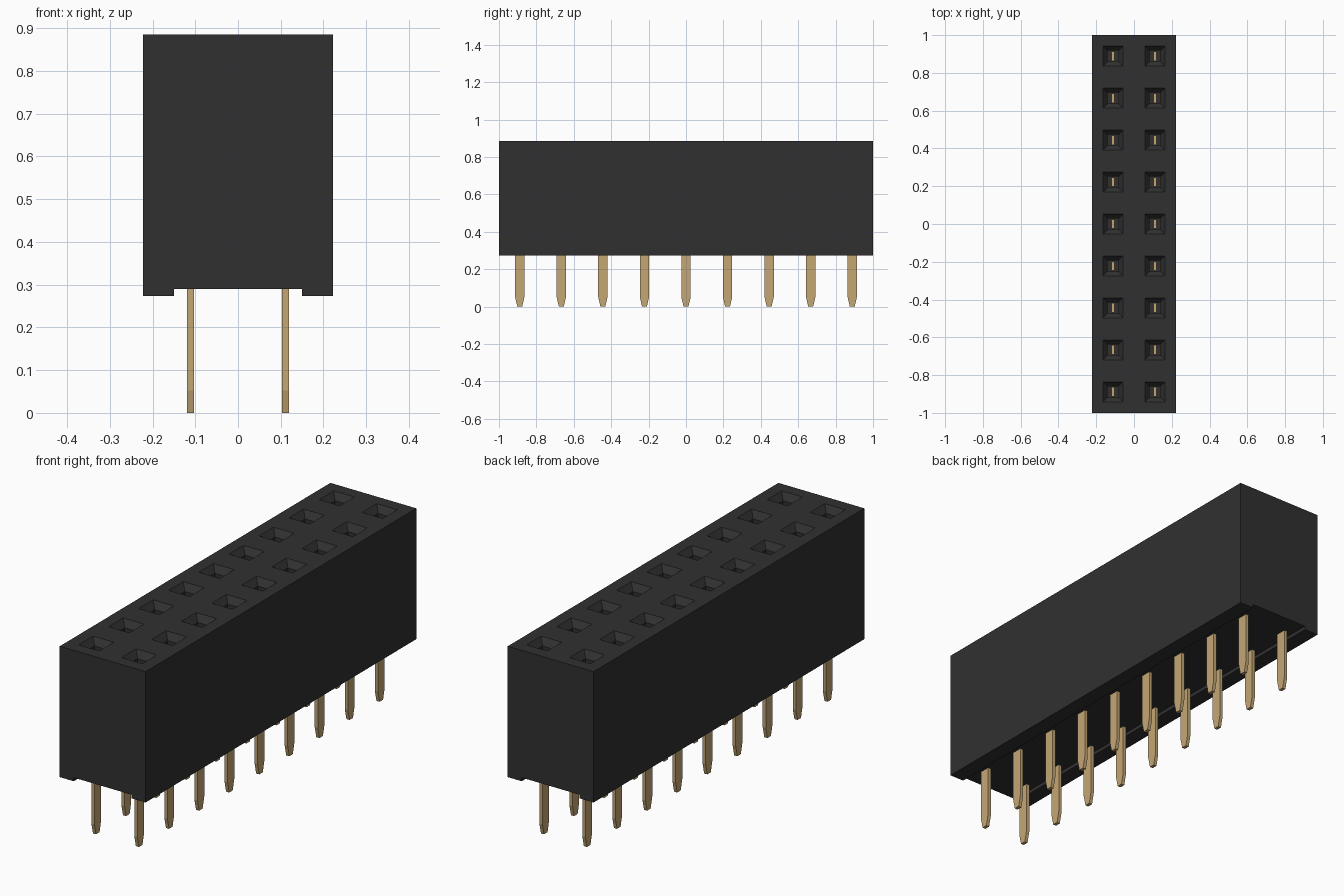
import bpy, bmesh

cube = bpy.data.objects.get("Cube")
if cube:
    bpy.data.objects.remove(cube)

ROWS, COLS = 9, 2
PITCH = 2 / ROWS
TOP, RECESS, BOTTOM = 0.885, 0.29, 0.273


def material(name, rgb, roughness):
    m = bpy.data.materials.new(name)
    m.use_nodes = True
    m.diffuse_color = (*rgb, 1)
    node = m.node_tree.nodes["Principled BSDF"]
    node.inputs["Base Color"].default_value = (*rgb, 1)
    node.inputs["Roughness"].default_value = roughness
    return m


def to_mesh(bm, name, mat):
    bmesh.ops.recalc_face_normals(bm, faces=bm.faces[:])
    me = bpy.data.meshes.new(name)
    bm.to_mesh(me)
    bm.free()
    me.materials.append(mat)
    return me


def add_object(name, me, location=(0, 0, 0)):
    ob = bpy.data.objects.new(name, me)
    ob.location = location
    bpy.context.collection.objects.link(ob)
    return ob


def inset(bm, faces, thickness, depth):
    for f in faces:
        f.normal_update()
    bmesh.ops.inset_individual(bm, faces=faces, thickness=thickness,
                               depth=depth, use_even_offset=True)


black = material("black plastic", (0.03, 0.03, 0.03), 0.6)
gold = material("gold metal", (0.55, 0.38, 0.175), 0.5)

# Housing: one square cell per socket on the top face
bm = bmesh.new()
for i in range(COLS):
    for j in range(ROWS):
        x, y = (i - COLS / 2) * PITCH, (j - ROWS / 2) * PITCH
        corners = ((x, y), (x + PITCH, y), (x + PITCH, y + PITCH), (x, y + PITCH))
        bm.faces.new([bm.verts.new((a, b, TOP)) for a, b in corners])
bmesh.ops.remove_doubles(bm, verts=bm.verts[:], dist=1e-4)
sockets = bm.faces[:]
rim = [e for e in bm.edges if e.is_boundary]

# Side walls and underside
walls = bmesh.ops.extrude_edge_only(bm, edges=rim)["geom"]
for v in walls:
    if isinstance(v, bmesh.types.BMVert):
        v.co.z = RECESS
base = [e for e in bm.edges if e.is_boundary]
bmesh.ops.edgeloop_fill(bm, edges=base)
bmesh.ops.recalc_face_normals(bm, faces=bm.faces[:])

# Sockets: rim, sloped lead-in, straight shaft
inset(bm, sockets, 0.0575, 0)
inset(bm, sockets, 0.025, -0.03)
inset(bm, sockets, 0, -0.45)

# Standing rails along both long edges of the underside
for x in (-0.15, 0.15):
    under = [f for f in bm.faces if all(abs(v.co.z - RECESS) < 1e-4 for v in f.verts)]
    geom = under + list({e for f in under for e in f.edges}) + list({v for f in under for v in f.verts})
    bmesh.ops.bisect_plane(bm, geom=geom, dist=1e-5, plane_co=(x, 0, 0), plane_no=(1, 0, 0))
bm.normal_update()
rails = [f for f in bm.faces
         if all(abs(v.co.z - RECESS) < 1e-4 for v in f.verts)
         and abs(f.calc_center_median().x) > 0.15]
inset(bm, rails, 0, RECESS - BOTTOM)
add_object("housing", to_mesh(bm, "housing", black))

# Flat pin with a tapered tip
bm = bmesh.new()
profile = [(-0.013, 0), (0.013, 0), (0.025, 0.052), (0.025, 0.45), (-0.025, 0.45), (-0.025, 0.052)]
sides = [[bm.verts.new((x, y, z)) for y, z in profile] for x in (-0.008, 0.008)]
for s in sides:
    bm.faces.new(s)
n = len(profile)
for k in range(n):
    m = (k + 1) % n
    bm.faces.new((sides[0][k], sides[0][m], sides[1][m], sides[1][k]))
pin = to_mesh(bm, "pin", gold)
for side, x in (("right", -PITCH / 2), ("left", PITCH / 2)):
    for j in range(ROWS):
        add_object(f"{side}_pin_{j + 1}", pin, (x, (j - (ROWS - 1) / 2) * PITCH, 0))
